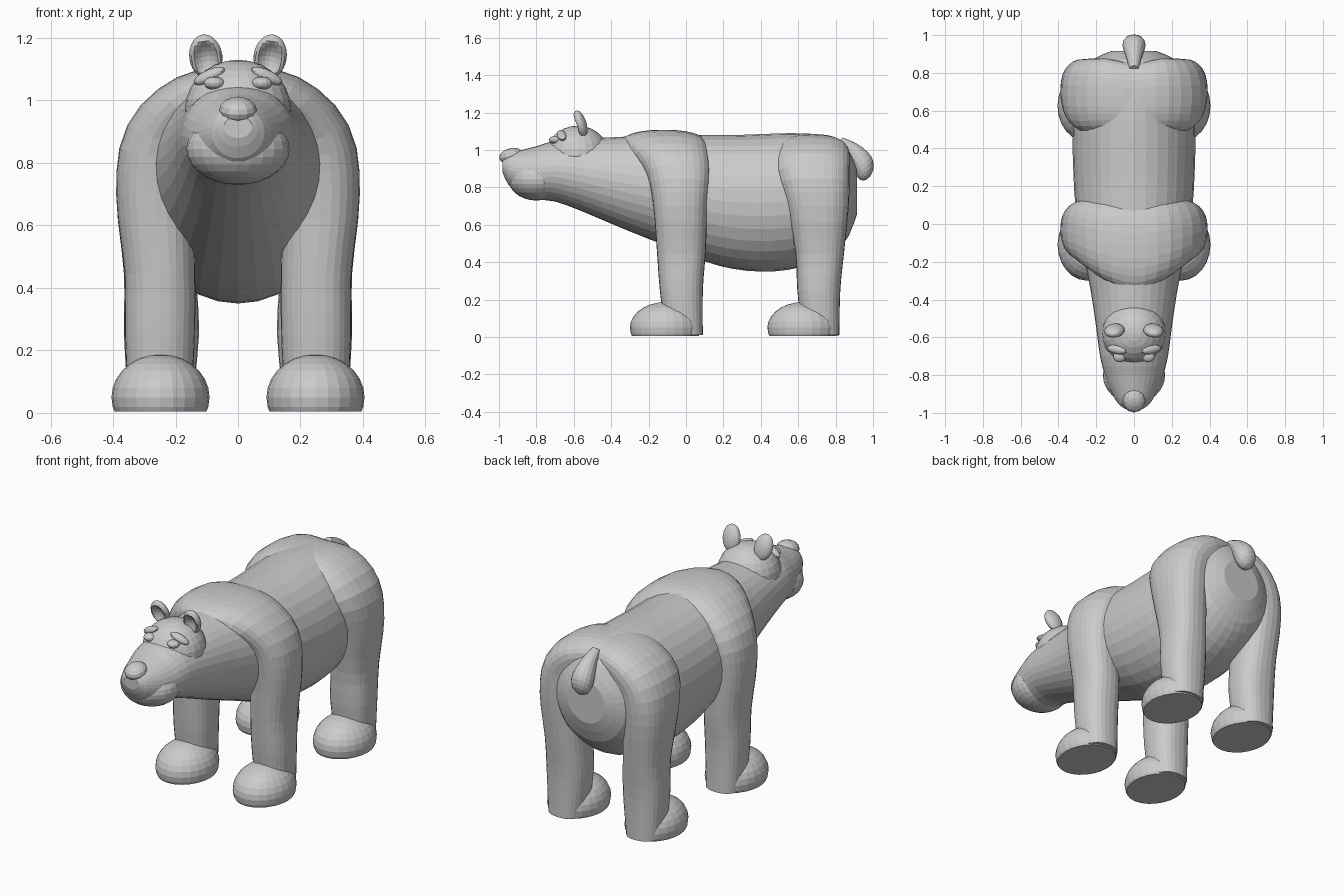
import bpy, bmesh, math
from mathutils import Vector, Euler

cube = bpy.data.objects.get("Cube")
if cube:
    bpy.data.objects.remove(cube)

fur = bpy.data.materials.new("plain grey")
fur.use_nodes = True
GREY = (0.6, 0.6, 0.6, 1)
fur.diffuse_color = GREY
fur.node_tree.nodes["Principled BSDF"].inputs["Base Color"].default_value = GREY


def finish(name, bm):
    """Turn a bmesh into a named object with the fur material."""
    bmesh.ops.recalc_face_normals(bm, faces=bm.faces)
    mesh = bpy.data.meshes.new(name)
    bm.to_mesh(mesh)
    bm.free()
    mesh.materials.append(fur)
    obj = bpy.data.objects.new(name, mesh)
    bpy.context.collection.objects.link(obj)
    return obj


def refine(rows, steps):
    """Catmull-Rom interpolation of tuples."""
    out = []
    for i in range(len(rows) - 1):
        a, b, c, d = (rows[max(0, min(len(rows) - 1, i + k))] for k in (-1, 0, 1, 2))
        for s in range(steps):
            t = s / steps
            out.append(tuple(
                q + 0.5 * t * (r - p + t * (2*p - 5*q + 4*r - w + t * (3*(q - r) + w - p)))
                for p, q, r, w in zip(a, b, c, d)))
    return out + [rows[-1]]


def loft(name, rings, sides=32, power=2.0):
    """Skin (centre, u axis, v axis) rings of superellipse shape and cap the ends."""
    bm = bmesh.new()
    loops = []
    for centre, u, v in rings:
        loop = []
        for i in range(sides):
            a = 2 * math.pi * i / sides
            c, s = (math.copysign(abs(f) ** (2 / power), f) for f in (math.cos(a), math.sin(a)))
            loop.append(bm.verts.new(centre + u * c + v * s))
        loops.append(loop)
    for low, high in zip(loops, loops[1:]):
        for i in range(sides):
            j = (i + 1) % sides
            bm.faces.new((low[i], low[j], high[j], high[i]))
    bm.faces.new(loops[0])
    bm.faces.new(loops[-1])
    return finish(name, bm)


def ball(name, centre, radii, turn=(0, 0, 0), floor=None, dent=0, detail=(24, 14)):
    """Ellipsoid, optionally cut flat underneath or hollowed on its front."""
    bm = bmesh.new()
    bmesh.ops.create_uvsphere(bm, u_segments=detail[0], v_segments=detail[1], radius=1)
    rot = Euler(turn).to_matrix()
    for v in bm.verts:
        p = v.co.copy()
        rim = p.x ** 2 + p.z ** 2
        if dent and p.y < 0 and rim < 0.6:
            p.y += dent * (1 - rim / 0.6)
        v.co = rot @ Vector(a * b for a, b in zip(p, radii)) + Vector(centre)
    if floor is not None:
        cut = bmesh.ops.bisect_plane(bm, geom=bm.verts[:] + bm.edges[:] + bm.faces[:],
                                     plane_co=(0, 0, floor), plane_no=(0, 0, -1), clear_outer=True)
        edges = [e for e in cut["geom_cut"] if isinstance(e, bmesh.types.BMEdge)]
        bmesh.ops.holes_fill(bm, edges=edges, sides=0)
    return finish(name, bm)


def leg_arch(name, half):
    """Pair of legs joined over the back: rows are x, z, thickness, y centre, y radius."""
    rows = refine(half + [(-r[0],) + r[1:] for r in reversed(half[:-1])], 3)
    rings = []
    for i, (x, z, thick, y, ry) in enumerate(rows):
        before, after = rows[max(i - 1, 0)], rows[min(i + 1, len(rows) - 1)]
        along = Vector((after[0] - before[0], 0, after[1] - before[1])).normalized()
        rings.append((Vector((x, y, z)), Vector((0, ry, 0)), Vector((along.z, 0, -along.x)) * thick))
    return loft(name, rings, 28, 2.4)


# Body from snout to rump: y, bottom, top, half width
body = [(-.98, .88, .95, .045), (-.95, .815, .98, .085), (-.88, .76, 1.0, .125),
        (-.8, .735, 1.02, .155), (-.7, .725, 1.05, .18), (-.55, .67, 1.06, .2),
        (-.35, .585, 1.07, .23), (-.15, .505, 1.08, .27), (.1, .405, 1.08, .31),
        (.25, .365, 1.08, .32), (.4, .35, 1.085, .325), (.55, .36, 1.09, .32),
        (.7, .4, 1.085, .3), (.8, .46, 1.06, .27), (.87, .54, 1.0, .22), (.915, .66, .9, .12)]
loft("body", [(Vector((0, y, (lo + hi) / 2)), Vector((w, 0, 0)), Vector((0, 0, (hi - lo) / 2)))
              for y, lo, hi, w in refine(body, 2)])

# Legs meeting over the shoulders and hips
leg_arch("front_legs", [
    (.25, .01, .1, -.01, .1), (.25, .25, .112, -.025, .115), (.25, .45, .113, -.025, .13),
    (.265, .7, .125, -.03, .145), (.24, .87, .125, -.04, .17), (.14, .985, .105, -.09, .21),
    (0, 1.02, .088, -.12, .235)])
leg_arch("hind_legs", [
    (.25, .01, .1, .72, .1), (.245, .25, .12, .71, .115), (.25, .45, .115, .715, .13),
    (.265, .7, .125, .705, .165), (.24, .87, .125, .68, .195), (.14, .975, .1, .68, .195),
    (0, 1.0, .085, .67, .18)])

# Head: crown, jaw and nose
ball("crown", (0, -.58, .97), (.17, .17, .16))
ball("jaw", (0, -.8, .845), (.165, .15, .115))
ball("nose", (0, -.935, .97), (.06, .065, .04), (.25, 0, 0), detail=(12, 8))

# Paired features
for label, side in (("left", 1), ("right", -1)):
    ball(label + "_ear", (side * .103, -.565, 1.14), (.053, .033, .074), (.3, side * .15, 0), dent=1.1)
    ball(label + "_eye", (side * .076, -.7, 1.055), (.034, .032, .021), detail=(14, 10))
    ball(label + "_brow", (side * .092, -.665, 1.078), (.056, .024, .02),
         (.3, side * .42, side * .2), detail=(14, 10))
    for end, y in (("front", -.11), ("hind", .625)):
        ball(f"{label}_{end}_foot", (side * .248, y, .05), (.157, .19, .137), floor=.005)

# Tail hanging from the rump: y, z, radius
tail = refine([(.82, 1.05, .025), (.88, 1.01, .04), (.93, .95, .058), (.955, .905, .06),
               (.968, .868, .045), (.975, .85, .015)], 2)
slope = Vector((0, .75, .65))
loft("tail", [(Vector((0, y, z)), Vector((r, 0, 0)), slope * r) for y, z, r in tail], 16)

# Rest the soles on the ground
for obj in bpy.context.collection.objects:
    if obj.type == "MESH" and fur.name in obj.data.materials:
        for v in obj.data.vertices:
            v.co.z = max(v.co.z, 0)
